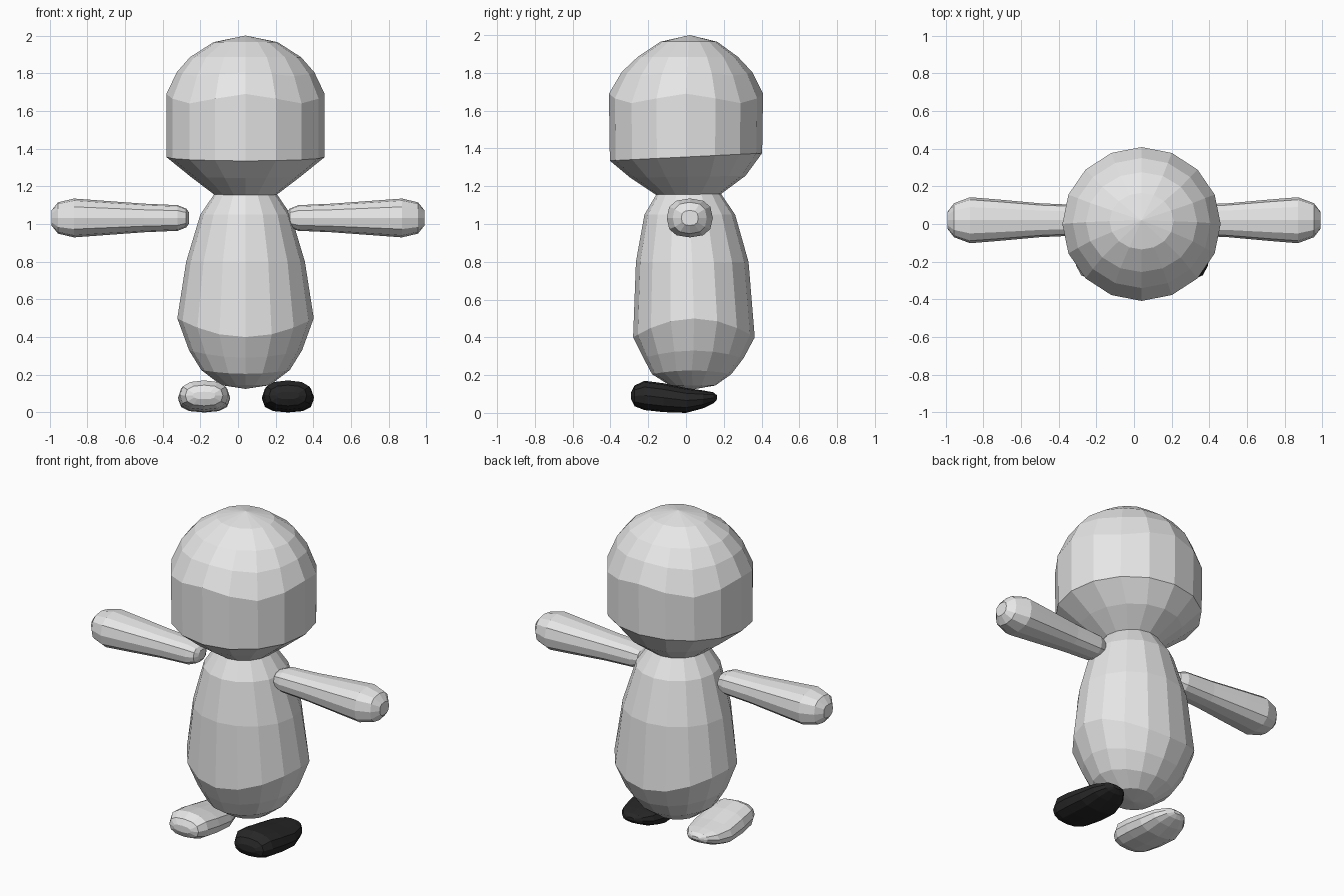
import bpy, bmesh, math

if "Cube" in bpy.data.objects:
    bpy.data.objects.remove(bpy.data.objects["Cube"])


def material(name, value):
    m = bpy.data.materials.new(name)
    m.diffuse_color = (value, value, value, 1)
    m.use_nodes = True
    m.node_tree.nodes["Principled BSDF"].inputs["Base Color"].default_value = m.diffuse_color
    return m


GREY = material("light_grey", 0.8)
BLACK = material("near_black", 0.02)


def loft(name, rings, mat):
    """Skin a list of closed rings; zero-size rings collapse into a pole."""
    bm = bmesh.new()
    loops = [[bm.verts.new(p) for p in ring] for ring in rings]
    n = len(rings[0])
    for a, b in zip(loops, loops[1:]):
        for i in range(n):
            j = (i + 1) % n
            bm.faces.new((a[i], a[j], b[j], b[i]))
    bm.faces.new(loops[0][::-1])
    bm.faces.new(loops[-1])
    bmesh.ops.remove_doubles(bm, verts=bm.verts, dist=0.0005)
    bmesh.ops.recalc_face_normals(bm, faces=bm.faces)
    mesh = bpy.data.meshes.new(name)
    bm.to_mesh(mesh)
    bm.free()
    mesh.materials.append(mat)
    obj = bpy.data.objects.new(name, mesh)
    bpy.context.collection.objects.link(obj)
    return obj


def flat_ring(cx, cy, z, rx, ry, wave=0, lobes=2, tilt=0, n=16):
    """Horizontal ellipse whose height may wave around the axis."""
    angles = [2 * math.pi * i / n for i in range(n)]
    return [(cx + rx * math.cos(a), cy + ry * math.sin(a),
             z + wave * math.cos(lobes * a) + tilt * math.sin(a)) for a in angles]


def section(rx, rz, n=12, power=0.8):
    """Rounded-square cross-section."""
    pts = []
    for i in range(n):
        a = 2 * math.pi * i / n
        c, s = math.cos(a), math.sin(a)
        pts.append((rx * math.copysign(abs(c) ** power, c),
                    rz * math.copysign(abs(s) ** power, s)))
    return pts


# Head: tapered neck, wide face band with a wavy brow line, domed top
CX = 0.04
loft("head", [
    flat_ring(CX, 0.01, 1.155, 0.165, 0.17),
    flat_ring(CX, 0.01, 1.25, 0.29, 0.305, tilt=0.005),
    flat_ring(CX, 0.0, 1.355, 0.42, 0.403, tilt=0.02),
    flat_ring(CX, 0.0, 1.665, 0.42, 0.408, wave=0.025, lobes=4),
    flat_ring(CX, 0.005, 1.795, 0.365, 0.345, wave=0.01, lobes=4),
    flat_ring(CX, 0.01, 1.885, 0.295, 0.265),
    flat_ring(CX, 0.015, 1.965, 0.17, 0.15),
    flat_ring(CX, 0.02, 2.0, 0, 0)], GREY)

# Body: pear shape with a rounded underside
loft("body", [
    flat_ring(CX, 0.04, 0.125, 0, 0),
    flat_ring(CX, 0.035, 0.145, 0.13, 0.12),
    flat_ring(CX, 0.03, 0.215, 0.235, 0.21, wave=0.01),
    flat_ring(CX, 0.04, 0.31, 0.30, 0.265, wave=0.02),
    flat_ring(CX, 0.042, 0.45, 0.362, 0.322, wave=0.05),
    flat_ring(CX, 0.033, 0.80, 0.315, 0.298),
    flat_ring(CX, 0.02, 1.05, 0.24, 0.24),
    flat_ring(CX, 0.015, 1.16, 0.165, 0.17)], GREY)

# Arms: thicker toward the rounded hands (x, half depth, half height)
ARM = [(0.26, 0.035, 0.03), (0.275, 0.065, 0.05), (0.32, 0.082, 0.068),
       (0.50, 0.09, 0.076), (0.72, 0.11, 0.092), (0.87, 0.122, 0.103),
       (0.955, 0.09, 0.083), (0.99, 0.045, 0.04)]
for side, label in ((1, "right"), (-1, "left")):
    loft(label + "_arm", [[(side * x, 0.02 + u, 1.032 + v) for u, v in section(d, h)]
                          for x, d, h in ARM], GREY)

# Feet: bean-shaped, tall at the toes (y, bottom, top, half width)
FOOT = [(-0.29, 0.07, 0.11, 0.06), (-0.272, 0.035, 0.145, 0.10),
        (-0.22, 0.015, 0.17, 0.128), (-0.12, 0.004, 0.157, 0.138),
        (0.0, 0.0, 0.132, 0.136), (0.09, 0.024, 0.119, 0.112),
        (0.145, 0.05, 0.109, 0.07), (0.165, 0.072, 0.092, 0.025)]
for cx, label, mat in ((0.265, "right", BLACK), (-0.18, "left", GREY)):
    loft(label + "_foot", [[(cx + u, y, (lo + hi) / 2 + v)
                            for u, v in section(w, (hi - lo) / 2)]
                           for y, lo, hi, w in FOOT], mat)
